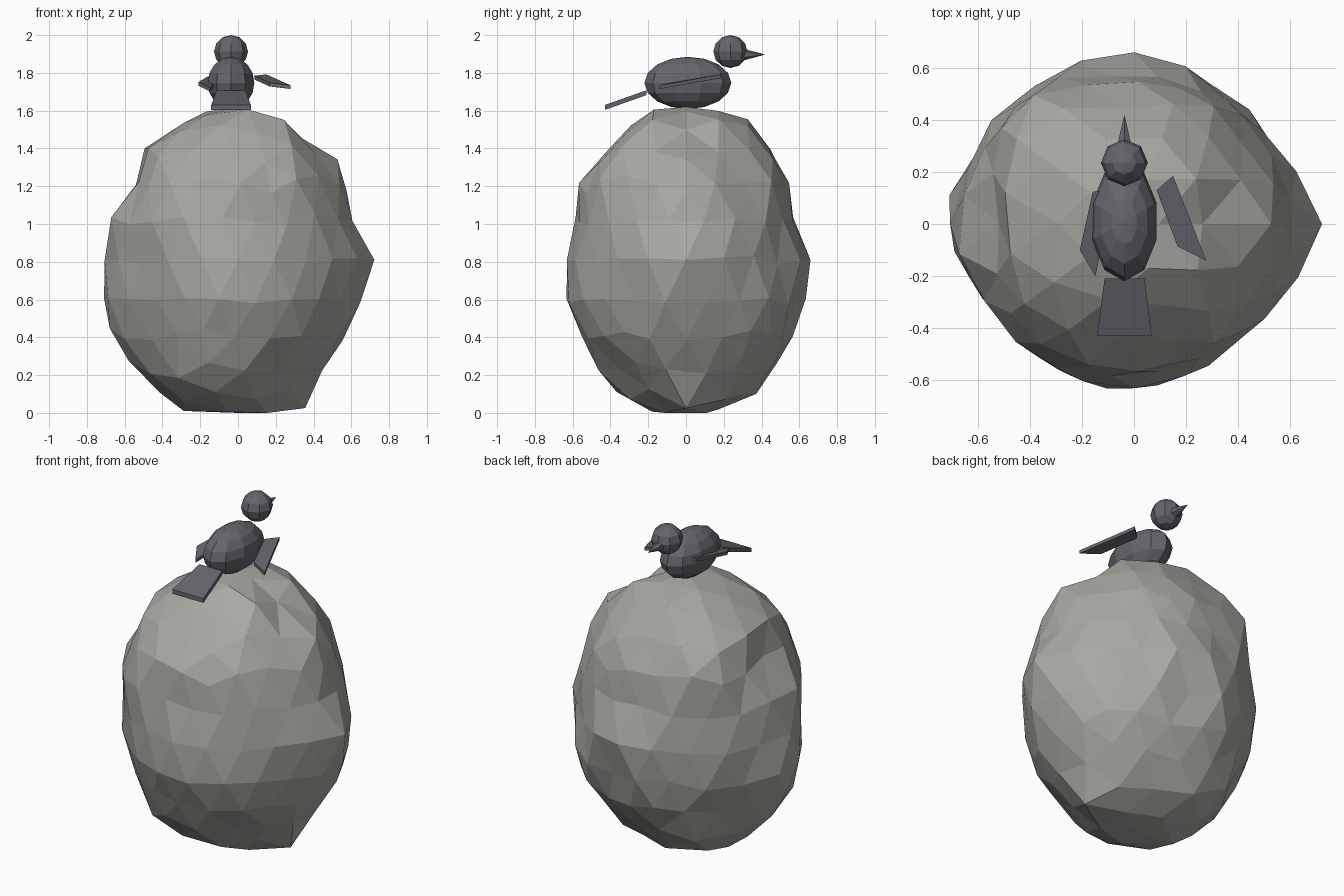
import bpy, bmesh, math, random
from mathutils import Vector

if "Cube" in bpy.data.objects:
    bpy.data.objects.remove(bpy.data.objects["Cube"])

random.seed(4)


def material(name, rgb):
    m = bpy.data.materials.new(name)
    m.diffuse_color = (*rgb, 1)
    m.use_nodes = True
    m.node_tree.nodes["Principled BSDF"].inputs["Base Color"].default_value = m.diffuse_color
    return m


STONE = material("stone", (0.40, 0.39, 0.36))
FEATHER = material("feather", (0.13, 0.13, 0.15))


def finish(name, bm, mat):
    bmesh.ops.recalc_face_normals(bm, faces=bm.faces)
    me = bpy.data.meshes.new(name)
    bm.to_mesh(me)
    bm.free()
    me.materials.append(mat)
    ob = bpy.data.objects.new(name, me)
    bpy.context.collection.objects.link(ob)
    return ob


def lerp(profile, z):
    for (z0, r0), (z1, r1) in zip(profile, profile[1:]):
        if z <= z1:
            return r0 + (r1 - r0) * (z - z0) / (z1 - z0)
    return profile[-1][1]


# Boulder: icosphere fitted to four side profiles given as (height, radius)
RIGHT = [(0, 0), (.02, .31), (.36, .55), (.57, .65), (.8, .715), (1.01, .62), (1.21, .57),
         (1.37, .505), (1.42, .36), (1.545, .2), (1.6, .08), (1.62, 0)]
LEFT = [(0, 0), (.01, .21), (.03, .29), (.2, .51), (.38, .64), (.6, .72), (.8, .71), (1.03, .68),
        (1.19, .53), (1.4, .5), (1.51, .35), (1.6, .14), (1.62, 0)]
BACK = [(0, 0), (.03, .17), (.1, .31), (.19, .42), (.38, .56), (.6, .62), (.8, .65), (1.02, .58),
        (1.23, .535), (1.38, .457), (1.57, .32), (1.61, .1), (1.62, 0)]
FRONT = [(0, 0), (.02, .14), (.07, .29), (.16, .425), (.36, .52), (.56, .65), (.77, .63), (.97, .585),
         (1.22, .57), (1.37, .43), (1.51, .31), (1.6, .18), (1.62, 0)]
# Chips and bulges: centre, reach, push outward, push up
CHIPS = [((.28, -.36, .2), .22, -.04, 0), ((-.47, -.45, .8), .24, -.03, 0),
         ((.08, .55, 1.0), .24, -.02, 0), ((.1, .57, .5), .2, -.02, 0),
         ((.25, .05, .06), .3, 0, -.06), ((0, .3, 1.53), .16, 0, .04),
         ((-.28, .28, .15), .3, .03, -.03), ((-.28, -.2, .12), .3, .02, -.03),
         ((.4, .4, .45), .3, .03, 0), ((-.35, .35, 1.35), .3, .03, .02)]

bm = bmesh.new()
bmesh.ops.create_icosphere(bm, subdivisions=3, radius=1)
for v in bm.verts:
    z = .81 + .81 * v.co.z
    a = math.atan2(v.co.y, v.co.x)
    c, s = math.cos(a), math.sin(a)
    rx = max(lerp(RIGHT if c > 0 else LEFT, z), 1e-4)
    ry = max(lerp(BACK if s > 0 else FRONT, z), 1e-4)
    side = 1 / math.sqrt((c / rx) ** 2 + (s / ry) ** 2)
    corner = ((.60 if s > 0 else .605) if c > 0 else (.665 if s > 0 else .65))
    corner *= max(0, 1 - v.co.z ** 2) ** .42
    w = abs(math.sin(2 * a)) ** 1.5
    r = side * (1 - w) + corner * w
    r *= 1 + random.uniform(-.02, .025)
    p = Vector((r * c, r * s, z + w * random.uniform(-.03, .03)))
    for centre, reach, out, up in CHIPS:
        d = (p - Vector(centre)).length
        if d < reach:
            p += Vector((c * out, s * out, up)) * min(1, 2 * (1 - d / reach))
    p.z = max(p.z, 0)
    v.co = p
finish("boulder", bm, STONE)


# Bird body and head
def ball(name, centre, size, segs, rings):
    bm = bmesh.new()
    bmesh.ops.create_uvsphere(bm, u_segments=segs, v_segments=rings, radius=1)
    bmesh.ops.scale(bm, vec=size, verts=bm.verts)
    bmesh.ops.translate(bm, vec=centre, verts=bm.verts)
    finish(name, bm, FEATHER)


ball("bird_body", (-.037, .01, 1.747), (.13, .23, .138), 10, 8)
ball("bird_head", (-.037, .235, 1.913), (.09, .09, .087), 8, 6)

# Beak
bm = bmesh.new()
bmesh.ops.create_cone(bm, cap_ends=True, segments=6, radius1=.031, radius2=0, depth=.115)
ob = finish("bird_beak", bm, FEATHER)
ob.rotation_euler = (-math.pi / 2, 0, 0)
ob.location = (-.037, .362, 1.897)


# Thin feather plates for wings and tail
def plate(name, corners, thick):
    bm = bmesh.new()
    lo = [bm.verts.new((x, y, z - thick / 2)) for x, y, z in corners]
    hi = [bm.verts.new((x, y, z + thick / 2)) for x, y, z in corners]
    bm.faces.new(lo)
    bm.faces.new(hi)
    for i in range(4):
        j = (i + 1) % 4
        bm.faces.new((lo[i], lo[j], hi[j], hi[i]))
    finish(name, bm, FEATHER)


plate("right_wing", [(.087, .13, 1.775), (.15, .185, 1.782), (.277, -.14, 1.725), (.167, -.085, 1.738)], .02)
plate("left_wing", [(-.08, .13, 1.775), (-.158, .125, 1.772), (-.208, -.1, 1.742), (-.148, -.2, 1.712)], .02)
plate("tail", [(-.113, -.21, 1.695), (.04, -.21, 1.695), (.068, -.43, 1.617), (-.142, -.43, 1.617)], .026)
